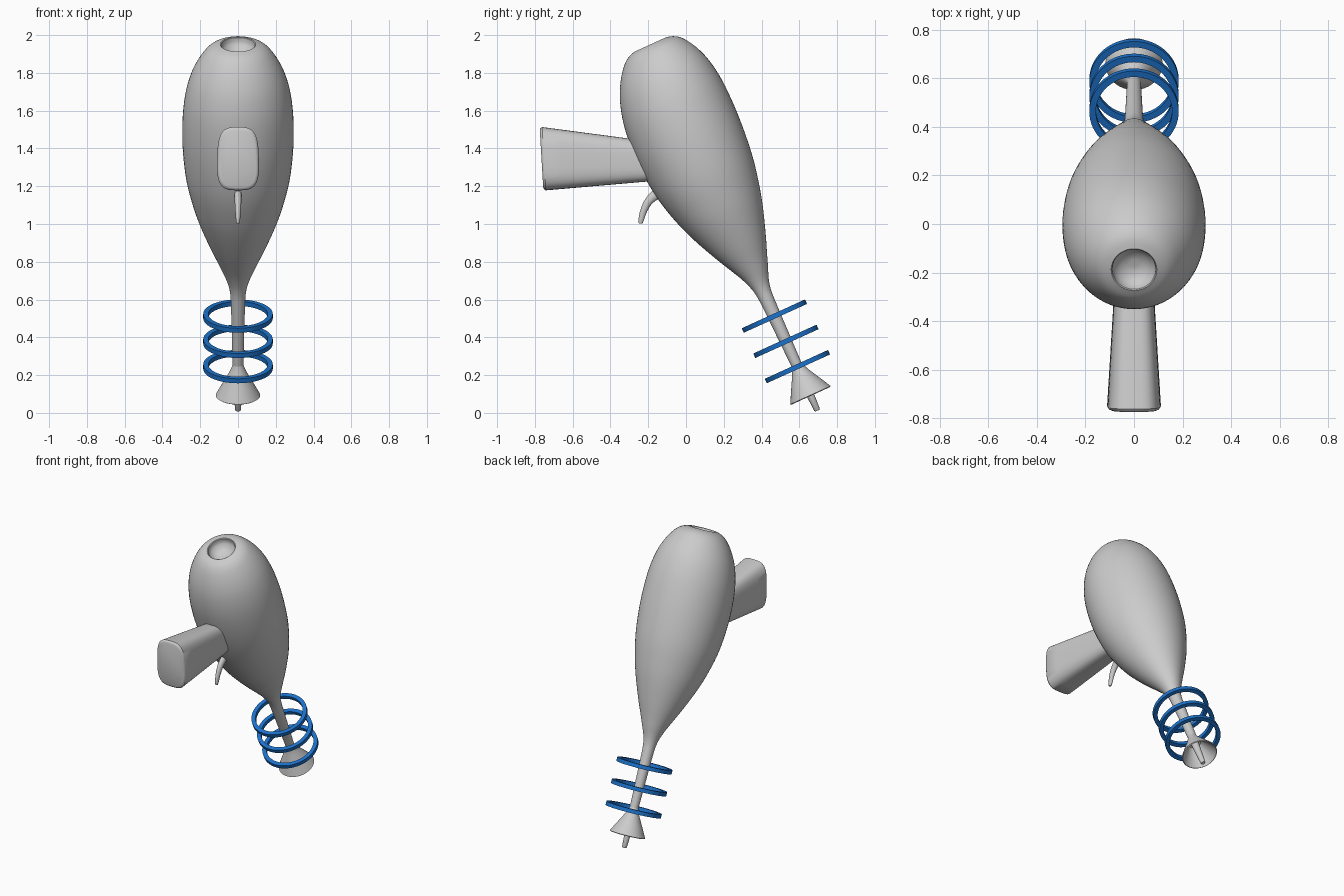
import bpy, bmesh
from math import sin, cos, pi, radians
from mathutils import Vector

if "Cube" in bpy.data.objects:
    bpy.data.objects.remove(bpy.data.objects["Cube"])

# Tilted main axis: starts at the muzzle tip and runs up to the rear of the body
TILT = radians(24.5)
TIP = Vector((0, 0.696, 0.012))
UP = Vector((0, -sin(TILT), cos(TILT)))
SIDE = Vector((0, cos(TILT), sin(TILT)))
XDIR = Vector((1, 0, 0))


def loft(name, rings, caps=True, loop=False, angle=35):
    """Skin a series of equal-length point rings."""
    bm = bmesh.new()
    vs = [[bm.verts.new(p) for p in ring] for ring in rings]
    n = len(vs[0])
    pairs = list(zip(vs, vs[1:])) + ([(vs[-1], vs[0])] if loop else [])
    for a, b in pairs:
        for i in range(n):
            j = (i + 1) % n
            bm.faces.new((a[i], a[j], b[j], b[i]))
    if caps and not loop:
        bm.faces.new(vs[0])
        bm.faces.new(vs[-1])
    bmesh.ops.recalc_face_normals(bm, faces=bm.faces)
    me = bpy.data.meshes.new(name)
    bm.to_mesh(me)
    bm.free()
    ob = bpy.data.objects.new(name, me)
    bpy.context.collection.objects.link(ob)
    bpy.ops.object.select_all(action='DESELECT')
    ob.select_set(True)
    bpy.context.view_layer.objects.active = ob
    bpy.ops.object.shade_smooth_by_angle(angle=radians(angle))
    return ob


def smooth_path(pts, steps=4):
    """Catmull-Rom interpolation through tuples."""
    pts = [Vector(p) for p in pts]
    out = []
    for i in range(len(pts) - 1):
        p0, p1, p2 = pts[max(i - 1, 0)], pts[i], pts[i + 1]
        p3 = pts[min(i + 2, len(pts) - 1)]
        for k in range(steps):
            t = k / steps
            out.append(p1 + (p2 - p0) * (t / 2)
                       + (2 * p0 - 5 * p1 + 4 * p2 - p3) * (t * t / 2)
                       + (3 * p1 - p0 - 3 * p2 + p3) * (t ** 3 / 2))
    return out + [pts[-1]]


def axis_ring(s, r, off=0.0, n=64):
    """Circle of radius r around the tilted axis at distance s."""
    c = TIP + UP * s + SIDE * off
    return [c + SIDE * (r * cos(2 * pi * i / n)) + XDIR * (r * sin(2 * pi * i / n))
            for i in range(n)]


def belly(s):
    """Slight sag of the body towards the handle."""
    return -0.03 * sin(pi * min(max((s - 0.8) / 1.3, 0), 1))


# Body with barrel rod and the dished opening at the rear
outer = smooth_path([(0.24, 0.028), (0.45, 0.033), (0.63, 0.038), (0.70, 0.044),
                     (0.76, 0.061), (0.85, 0.099), (0.96, 0.148), (1.09, 0.2),
                     (1.2, 0.236), (1.35, 0.272), (1.5, 0.29), (1.65, 0.295),
                     (1.8, 0.286), (1.92, 0.261), (2.01, 0.224), (2.08, 0.178),
                     (2.115, 0.138), (2.131, 0.094)])
dish = smooth_path([(2.128, 0.09), (2.1, 0.083), (2.075, 0.06), (2.062, 0.03),
                    (2.06, 0.003)])
loft("body", [axis_ring(s, r, belly(s)) for s, r in outer + dish])

# Flared hollow nozzle with the emitter pin inside
nozzle = [(0.275, 0.027), (0.25, 0.034), (0.215, 0.05), (0.16, 0.08), (0.09, 0.1175),
          (0.086, 0.112), (0.15, 0.076), (0.205, 0.04), (0.21, 0.025)]
loft("nozzle", [axis_ring(s, r, n=48) for s, r in nozzle])
pin = [(0.23, 0.026), (0.1, 0.021), (0.006, 0.016), (0.0, 0.012)]
loft("emitter_pin", [axis_ring(s, r, n=24) for s, r in pin])

# Three blue rings floating around the barrel
blue = bpy.data.materials.new("ring_blue")
blue.diffuse_color = (0.012, 0.17, 0.6, 1)
blue.use_nodes = True
blue.node_tree.nodes["Principled BSDF"].inputs["Base Color"].default_value = blue.diffuse_color
for k in range(3):
    s = 0.256 + 0.147 * k
    h = 0.013
    section = [(s - h, 0.157), (s - h, 0.184), (s + h, 0.184), (s + h, 0.157)]
    ring = loft(f"barrel_ring_{k + 1}", [axis_ring(a, r) for a, r in section], loop=True)
    ring.data.materials.append(blue)


# Handle: rounded-box sections, a little narrower at the top
def handle_ring(t, shrink=0.0, n=48):
    """t = 0 at the butt end, 1 inside the body."""
    top = Vector((0, -0.775 + 0.665 * t, 1.515 - 0.088 * t))
    low = Vector((0, -0.755 + 0.645 * t, 1.177 + 0.056 * t))
    mid, half = (top + low) / 2, (top - low) / 2
    half = half * (1 - shrink / half.length)
    w = 0.111 - 0.04 * t - shrink
    pts = []
    for i in range(n):
        a = 2 * pi * i / n
        c, q = cos(a), sin(a)
        u = abs(c) ** 0.6 * (1 if c > 0 else -1)
        v = abs(q) ** 0.6 * (1 if q > 0 else -1)
        pts.append(mid + half * v + XDIR * (w * u * (1 - 0.04 * v)))
    return pts


loft("handle", [handle_ring(0.0, 0.016), handle_ring(0.006, 0.007), handle_ring(0.02)]
     + [handle_ring(0.02 + 0.14 * k) for k in range(1, 8)], angle=40)

# Curved trigger below the handle: y, z, half thickness, half width
trigger = smooth_path([(-0.09, 1.175, 0.034, 0.021), (-0.15, 1.16, 0.028, 0.02),
                       (-0.196, 1.122, 0.022, 0.018), (-0.224, 1.07, 0.018, 0.015),
                       (-0.238, 1.02, 0.014, 0.011), (-0.24, 1.002, 0.009, 0.008)])
rings = []
for i, p in enumerate(trigger):
    a, b = trigger[max(i - 1, 0)], trigger[min(i + 1, len(trigger) - 1)]
    across = Vector((0, -(b[1] - a[1]), b[0] - a[0])).normalized()
    c = Vector((0, p[0], p[1]))
    rings.append([c + across * (p[2] * cos(2 * pi * j / 20))
                  + XDIR * (p[3] * sin(2 * pi * j / 20)) for j in range(20)])
loft("trigger", rings, angle=45)
